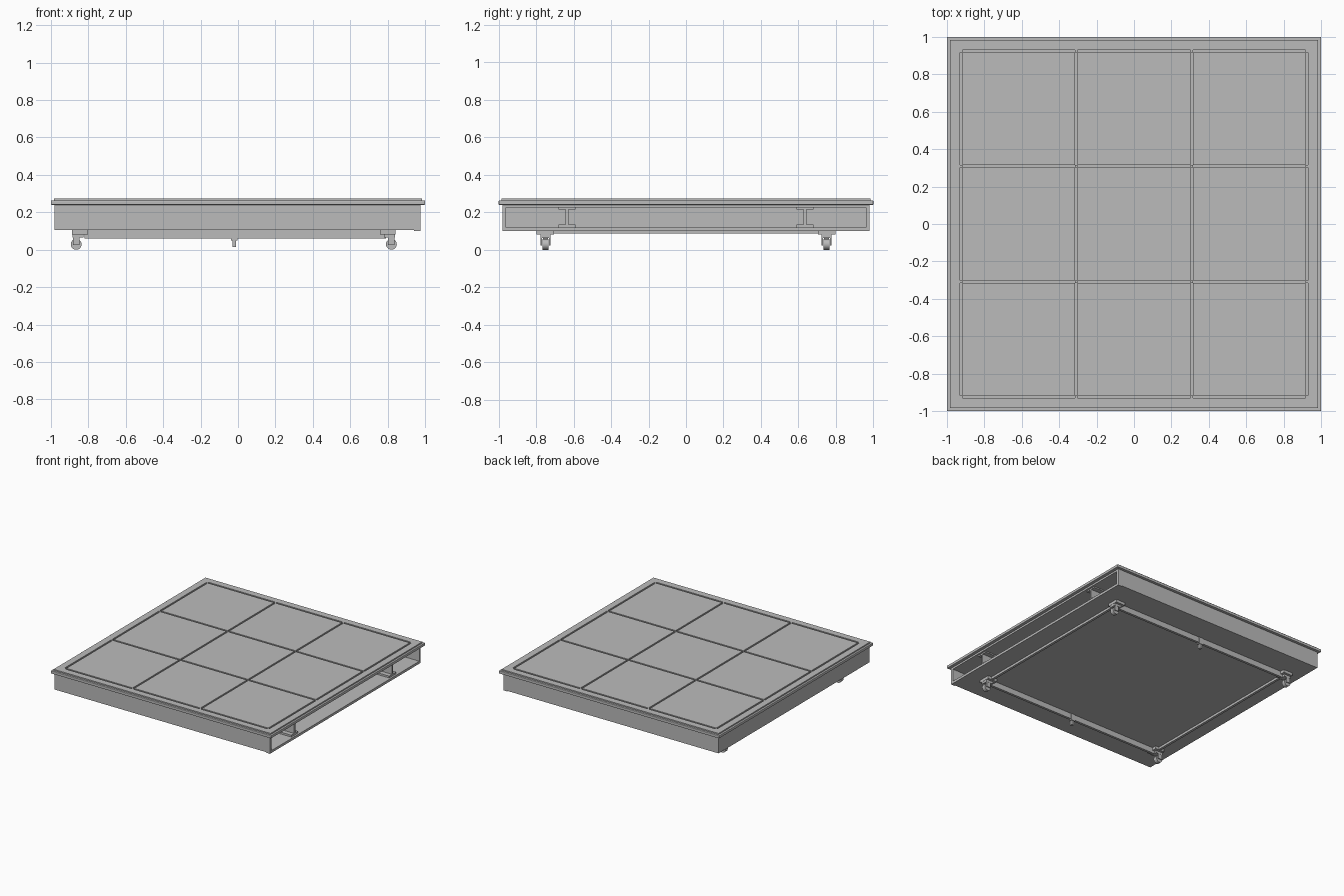
import bpy, bmesh, math
from mathutils import Matrix

if "Cube" in bpy.data.objects:
    bpy.data.objects.remove(bpy.data.objects["Cube"])

grey = bpy.data.materials.new("light grey")
grey.diffuse_color = (0.5, 0.5, 0.5, 1)
grey.use_nodes = True
grey.node_tree.nodes["Principled BSDF"].inputs["Base Color"].default_value = grey.diffuse_color


def finish(name, bm, bevel=0.0):
    bmesh.ops.recalc_face_normals(bm, faces=bm.faces)
    me = bpy.data.meshes.new(name)
    bm.to_mesh(me)
    bm.free()
    me.materials.append(grey)
    ob = bpy.data.objects.new(name, me)
    bpy.context.collection.objects.link(ob)
    if bevel:
        m = ob.modifiers.new("bevel", 'BEVEL')
        m.width, m.segments = bevel, 2
    return ob


def add_box(bm, x0, x1, y0, y1, z0, z1):
    mat = Matrix.Translation(((x0 + x1) / 2, (y0 + y1) / 2, (z0 + z1) / 2))
    mat = mat @ Matrix.Diagonal((x1 - x0, y1 - y0, z1 - z0, 1))
    bmesh.ops.create_cube(bm, size=1, matrix=mat)


def boxes(name, dims, bevel=0.0):
    bm = bmesh.new()
    for d in dims:
        add_box(bm, *d)
    return finish(name, bm, bevel)


def wheel(name, x, y, r, w, z):
    bm = bmesh.new()
    mat = Matrix.Translation((x, y, z)) @ Matrix.Rotation(math.pi / 2, 4, 'X')
    bmesh.ops.create_cone(bm, cap_ends=True, segments=20, radius1=r, radius2=r,
                          depth=w, matrix=mat)
    ob = finish(name, bm)
    for p in ob.data.polygons:
        p.use_smooth = len(p.vertices) == 4
    return ob


# Hollow body, open on the right side
L, R, W, B, T = -0.98, 0.975, 0.978, 0.105, 0.24
boxes("body_floor", [(L, R, -W, W, B, 0.12)])
boxes("body_ceiling", [(L, R, -W, W, 0.225, T)])
boxes("body_left_wall", [(L, L + 0.02, -W, W, 0.12, 0.225)])
for s, n in ((-1, "front"), (1, "back")):
    y0, y1 = sorted((s * W, s * 0.96))
    boxes("body_%s_wall" % n, [(L + 0.02, R, y0, y1, 0.12, 0.225)])
boxes("opening_lip", [(0.94, R, -W, W, 0.1, B)])

# I-beams inside the body
for y in (-0.635, 0.635):
    boxes("inner_beam", [(L + 0.02, 0.96, y - 0.007, y + 0.007, 0.135, 0.215),
                         (L + 0.02, 0.96, y - 0.045, y + 0.045, 0.12, 0.135),
                         (L + 0.02, 0.96, y - 0.045, y + 0.045, 0.215, 0.225)])

# Overhanging top slab and raised rim
boxes("top_slab", [(-1, 1, -1, 1, T, 0.263)], 0.004)
boxes("top_rim", [(-0.985, 0.985, s * 0.958 - 0.027, s * 0.958 + 0.027, 0.263, 0.273)
                  for s in (-1, 1)] +
      [(s * 0.958 - 0.027, s * 0.958 + 0.027, -0.931, 0.931, 0.263, 0.273)
       for s in (-1, 1)])

# Nine panels separated by narrow grooves
g = 0.007
lines = (-0.924, -0.308, 0.308, 0.924)
bm = bmesh.new()
for i in range(3):
    for j in range(3):
        add_box(bm, lines[i] + g, lines[i + 1] - g, lines[j] + g, lines[j + 1] - g,
                0.263, 0.273)
finish("top_panels", bm)
# Small bridges where grooves meet
boxes("groove_bridges", [(x - g, x + g, y - g, y + g, 0.263, 0.273)
                         for x in lines for y in lines])

# Rails under the body
for y in (-0.75, 0.75):
    boxes("long_rail", [(-0.82, 0.79, y - 0.01, y + 0.01, 0.06, B)])
    boxes("middle_foot", [(-0.038, -0.002, y - 0.014, y + 0.014, 0.05, B),
                          (-0.03, -0.01, y - 0.01, y + 0.01, 0.015, 0.05)])
for x in (-0.845, 0.8):
    boxes("cross_rail", [(x - 0.01, x + 0.01, -0.72, 0.72, 0.086, B)])

# Casters: mounting plate, fork and wheel
for x, wx in ((-0.845, -0.865), (0.8, 0.82)):
    for y in (-0.75, 0.75):
        boxes("caster_plate", [(x - 0.042, x + 0.042, y - 0.047, y + 0.047, 0.082, B)])
        c = (x + wx) / 2
        boxes("caster_fork", [(c - 0.03, c + 0.03, y - 0.027, y + 0.027, 0.064, 0.082)] +
              [(wx - 0.018, wx + 0.018, y + s * 0.022 - 0.004, y + s * 0.022 + 0.004,
                0.024, 0.066) for s in (-1, 1)])
        wheel("caster_wheel", wx, y, 0.029, 0.032, 0.029)
